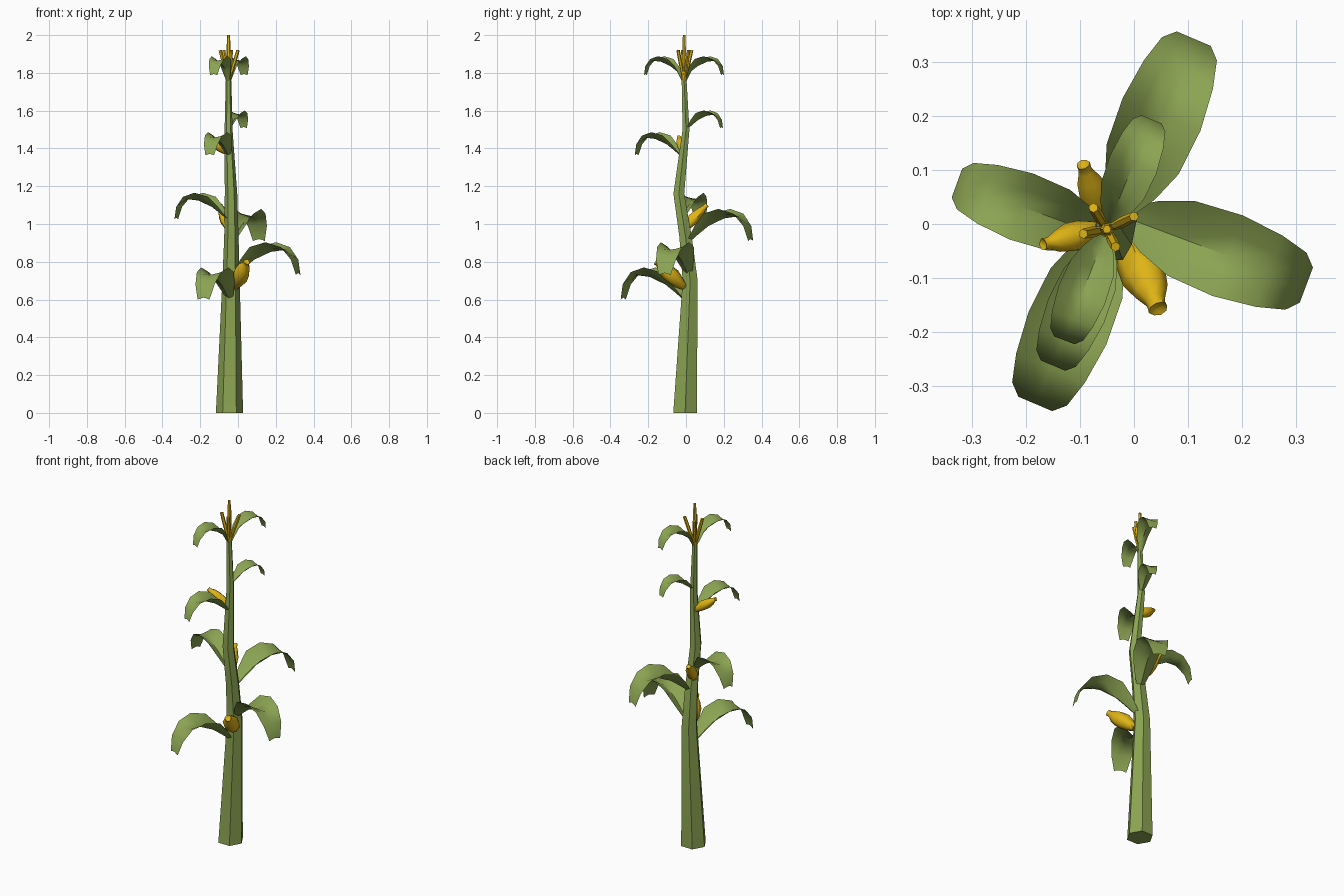
import bpy, math
from mathutils import Vector

if "Cube" in bpy.data.objects:
    bpy.data.objects.remove(bpy.data.objects["Cube"])


def material(name, rgb):
    m = bpy.data.materials.new(name)
    m.diffuse_color = (*rgb, 1)
    m.use_nodes = True
    m.node_tree.nodes["Principled BSDF"].inputs["Base Color"].default_value = m.diffuse_color
    return m


GREEN = material("leaf green", (0.26, 0.37, 0.085))
YELLOW = material("corn yellow", (0.74, 0.46, 0.008))


def make(name, verts, faces, mat):
    me = bpy.data.meshes.new(name)
    me.from_pydata(verts, [], faces)
    me.materials.append(mat)
    for p in me.polygons:
        p.use_smooth = True
    ob = bpy.data.objects.new(name, me)
    bpy.context.collection.objects.link(ob)
    bpy.context.view_layer.objects.active = ob
    ob.select_set(True)
    bpy.ops.object.shade_smooth_by_angle(angle=math.radians(50))
    ob.select_set(False)
    return ob


def tube(name, rings, sides, mat, axis=None, bump=0.0):
    """Loft rings of (centre, radius); rings are level unless an axis is given."""
    q = Vector(axis).to_track_quat('Z', 'Y') if axis else None
    verts, faces = [], []
    for k, (c, r) in enumerate(rings):
        for i in range(sides):
            a = 2 * math.pi * i / sides
            rr = r * (1 + bump * math.sin(2.3 * i + 1.7 * k))
            v = Vector((rr * math.cos(a), rr * math.sin(a), 0))
            verts.append(Vector(c) + (q @ v if q else v))
    for k in range(len(rings) - 1):
        for i in range(sides):
            j = (i + 1) % sides
            faces.append((k * sides + i, k * sides + j,
                          (k + 1) * sides + j, (k + 1) * sides + i))
    faces.append(tuple(reversed(range(sides))))
    faces.append(tuple(range((len(rings) - 1) * sides, len(rings) * sides)))
    return make(name, verts, faces, mat)


# Stalk: tapering, slightly crooked six-sided stem
tube("stalk", [((-0.045, -0.005, 0), 0.072), ((-0.037, 0.022, 0.70), 0.046),
               ((-0.035, -0.002, 0.93), 0.038), ((-0.037, -0.038, 1.16), 0.033),
               ((-0.05, 0.0, 1.5), 0.021), ((-0.05, -0.01, 1.76), 0.015)], 6, GREEN)

# Leaf stations: distance out, rim height, trough height, half width
STATIONS = [(0.01, 0.0, -0.01, 0.014), (0.07, 0.085, 0.04, 0.05),
            (0.13, 0.15, 0.085, 0.072), (0.22, 0.175, 0.125, 0.078),
            (0.30, 0.15, 0.135, 0.069), (0.352, 0.085, 0.095, 0.055),
            (0.372, 0.005, 0.015, 0.034)]


def leaf(name, origin, angle, scale, base_drop=0.0):
    a = math.radians(angle)
    out = Vector((math.cos(a), math.sin(a), 0))
    side = Vector((-math.sin(a), math.cos(a), 0))
    verts, faces = [], []
    for k, (r, rim, mid, w) in enumerate(STATIONS):
        for t in (-1, -0.5, 0, 0.5, 1):
            z = (mid + (rim - mid) * abs(t) ** 1.3) * scale
            if k == 0:
                z -= base_drop
            verts.append(Vector(origin) + out * r * scale + side * w * t * scale
                         + Vector((0, 0, z)))
    for k in range(len(STATIONS) - 1):
        for i in range(4):
            n = k * 5 + i
            faces.append((n, n + 5, n + 6, n + 1))
    make(name, verts, faces, GREEN)


leaf("leaf_low_front", (-0.037, 0.01, 0.595), -113, 1.0)
leaf("leaf_low_right", (-0.037, 0.02, 0.725), -20.5, 1.02)
leaf("leaf_mid_back", (-0.035, 0.0, 0.905), 67, 1.0)
leaf("leaf_mid_left", (-0.037, -0.03, 1.02), 160, 0.83)
leaf("leaf_high_front", (-0.045, -0.015, 1.36), -113, 0.72)
leaf("leaf_high_back", (-0.05, 0.0, 1.505), 67, 0.55)
leaf("leaf_top_front", (-0.05, -0.01, 1.785), -111, 0.59, 0.035)
leaf("leaf_top_back", (-0.05, -0.01, 1.785), 68, 0.59, 0.035)


# Cobs: swollen in the middle with a small blunt tip
def cob(name, a, b, radius):
    a, b = Vector(a), Vector(b)
    prof = [(0, 0.4), (0.18, 0.75), (0.4, 1), (0.6, 0.97), (0.78, 0.74),
            (0.9, 0.45), (0.95, 0.4), (1, 0.42), (0.97, 0.2)]
    rings = [(a.lerp(b, t), radius * r) for t, r in prof]
    tube(name, rings, 8, YELLOW, b - a, 0.06)


cob("cob_low", (-0.015, -0.01, 0.665), (0.045, -0.157, 0.80), 0.043)
cob("cob_mid", (-0.045, -0.02, 0.965), (-0.094, 0.11, 1.10), 0.030)
cob("cob_high", (-0.05, -0.008, 1.375), (-0.168, -0.038, 1.46), 0.027)

# Tassel: one tall spike with four shorter spikes flaring around it
base = Vector((-0.05, -0.01, 1.75))
tube("tassel_spike_centre", [(base, 0.013), ((-0.05, -0.01, 1.85), 0.013),
                             ((-0.05, -0.01, 2.0), 0.008)], 6, YELLOW)
for n, (x, y) in enumerate([(0.0, 0.014), (-0.075, 0.03), (-0.094, -0.018), (-0.034, -0.042)]):
    tip = Vector((x, y, 1.92))
    tube(f"tassel_spike_{n + 1}", [(base, 0.006), (base.lerp(tip, 0.6), 0.010), (tip, 0.009)],
         6, YELLOW, tip - base)
